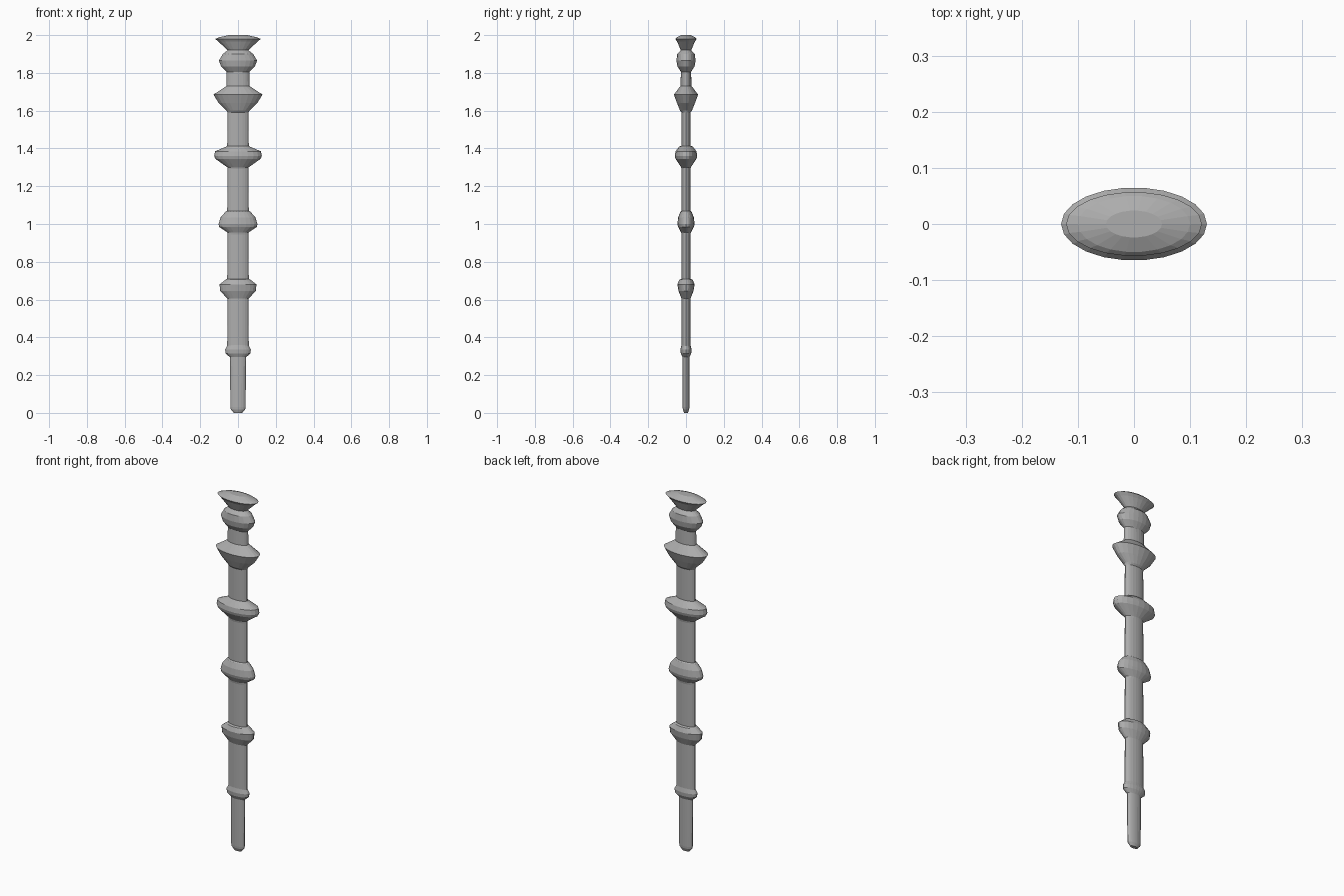
import bpy, bmesh
from math import cos, sin, pi

if "Cube" in bpy.data.objects:
    bpy.data.objects.remove(bpy.data.objects["Cube"])

SIDES = 22

# Dark grey finish for the whole piece
grey = bpy.data.materials.new("dark_grey")
grey.diffuse_color = (.42, .42, .42, 1)
grey.use_nodes = True
grey.node_tree.nodes["Principled BSDF"].inputs["Base Color"].default_value = grey.diffuse_color

def turned(name, rings, cap_bottom=False, cap_top=False):
    """Oval lathe: rings are (z, half width, half depth), bottom to top."""
    bm = bmesh.new()
    loops = [[bm.verts.new((rx * cos(2 * pi * i / SIDES), ry * sin(2 * pi * i / SIDES), z))
              for i in range(SIDES)] for z, rx, ry in rings]
    for a, b in zip(loops, loops[1:]):
        for i in range(SIDES):
            j = (i + 1) % SIDES
            bm.faces.new((a[i], a[j], b[j], b[i]))
    if cap_bottom:
        bm.faces.new(loops[0][::-1])
    if cap_top:
        bm.faces.new(loops[-1])
    mesh = bpy.data.meshes.new(name)
    bm.to_mesh(mesh)
    bm.free()
    mesh.materials.append(grey)
    obj = bpy.data.objects.new(name, mesh)
    bpy.context.collection.objects.link(obj)
    return obj

# Collars and knobs, bottom to top
collars = [
    ("tip_collar", [(.295, .043, .018), (.315, .066, .028), (.335, .068, .030), (.355, .057, .025)]),
    ("lower_collar", [(.605, .056, .024), (.645, .094, .040), (.68, .098, .046), (.705, .066, .036)]),
    ("middle_collar", [(.955, .055, .026), (.985, .100, .042), (1.0, .103, .046),
                       (1.035, .092, .042), (1.065, .066, .030)]),
    ("upper_collar", [(1.30, .056, .026), (1.345, .120, .056), (1.36, .126, .060),
                      (1.385, .121, .056), (1.41, .062, .036)]),
    ("wide_collar", [(1.60, .060, .032), (1.64, .102, .048), (1.685, .130, .065), (1.73, .062, .030)]),
    ("neck_knob", [(1.805, .060, .027), (1.835, .090, .046), (1.865, .101, .051),
                   (1.90, .080, .047), (1.92, .055, .028)]),
]
for name, rings in collars:
    turned(name, rings)

# Plain shaft lengths joining each collar to the next
for k, ((_, low), (_, high)) in enumerate(zip(collars, collars[1:-1])):
    z0, z1 = low[-1][0], high[0][0]
    turned(f"shaft_{k + 1}", [low[-1], (z0 + .004, .057, .024), (z1 - .01, .056, .024), high[0]])
turned("neck_shaft", [collars[4][1][-1], collars[5][1][0]])

# Rounded tip
turned("tip", [(0, .022, .010), (.018, .038, .017), (.03, .040, .018), collars[0][1][0]],
       cap_bottom=True)

# Flared pommel with a shallow sloping top
turned("pommel", [collars[5][1][-1], (1.965, .103, .047), (1.98, .121, .057),
                  (1.988, .100, .050), (2.0, .050, .024)], cap_top=True)
